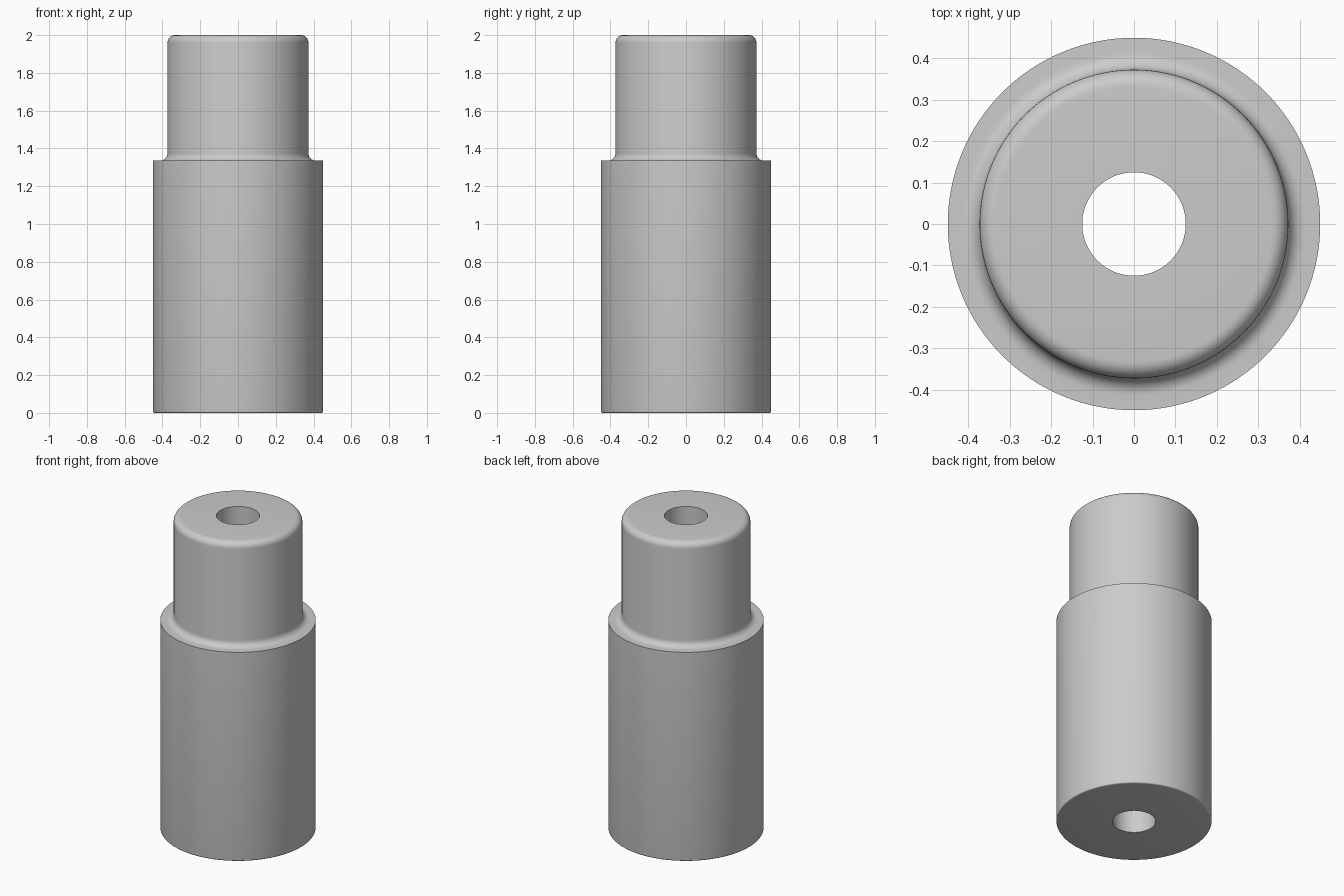
import bpy, bmesh, math
from mathutils import Vector

cube = bpy.data.objects.get("Cube")
if cube:
    bpy.data.objects.remove(cube, do_unlink=True)

SEGMENTS = 128
BORE, BODY, NECK = 0.125, 0.45, 0.373
SHOULDER_Z, TOP_Z = 1.335, 2.0
FILLET, BASE_ROUND = 0.04, 0.008


def arc(cx, cz, radius, start, end, steps=8):
    """Points along a profile arc, angles in degrees."""
    angles = [math.radians(start + (end - start) * i / steps) for i in range(steps + 1)]
    return [(cx + radius * math.cos(a), cz + radius * math.sin(a)) for a in angles]


# Material
grey = bpy.data.materials.new("plain_grey")
grey.use_nodes = True
grey.diffuse_color = (0.6, 0.6, 0.6, 1)
grey.node_tree.nodes["Principled BSDF"].inputs["Base Color"].default_value = (0.6, 0.6, 0.6, 1)

# Closed half section: bore, rounded base, body, cove at shoulder, rounded top
profile = [(BORE, 0)]
profile += arc(BODY - BASE_ROUND, BASE_ROUND, BASE_ROUND, -90, 0, 4)
profile += [(BODY, SHOULDER_Z)]
profile += arc(NECK + FILLET, SHOULDER_Z + FILLET, FILLET, 270, 180)
profile += arc(NECK - FILLET, TOP_Z - FILLET, FILLET, 0, 90)
profile += [(BORE, TOP_Z)]

# Revolve the section around z
bm = bmesh.new()
verts = [bm.verts.new((r, 0, z)) for r, z in profile]
edges = [bm.edges.new((verts[i - 1], verts[i])) for i in range(len(verts))]
bmesh.ops.spin(bm, geom=verts + edges, cent=Vector(), axis=Vector((0, 0, 1)),
               angle=math.tau, steps=SEGMENTS, use_merge=False)
bmesh.ops.remove_doubles(bm, verts=bm.verts, dist=0.00001)
bmesh.ops.recalc_face_normals(bm, faces=bm.faces)
mesh = bpy.data.meshes.new("stepped_bushing")
bm.to_mesh(mesh)
bm.free()
mesh.materials.append(grey)

bushing = bpy.data.objects.new("stepped_bushing", mesh)
bpy.context.collection.objects.link(bushing)
bpy.ops.object.select_all(action="DESELECT")
bushing.select_set(True)
bpy.context.view_layer.objects.active = bushing
bpy.ops.object.shade_smooth_by_angle(angle=math.radians(35))
